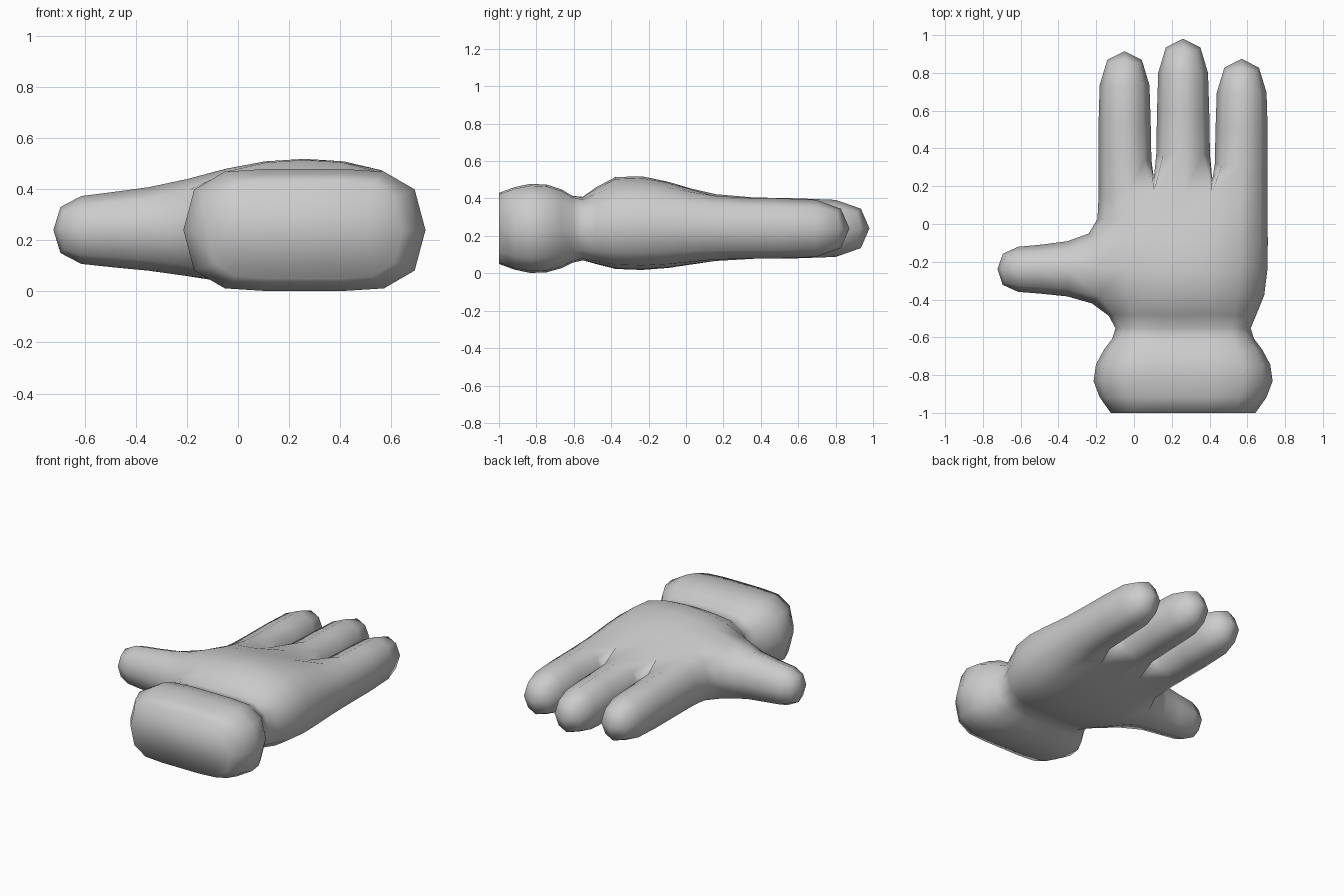
import bpy, bmesh

if "Cube" in bpy.data.objects:
    bpy.data.objects.remove(bpy.data.objects["Cube"])

fabric = bpy.data.materials.new("light_grey")
fabric.diffuse_color = (0.6, 0.6, 0.6, 1)
fabric.use_nodes = True
fabric.node_tree.nodes["Principled BSDF"].inputs["Base Color"].default_value = fabric.diffuse_color

CX, CZ = 0.26, 0.24          # hand centre line
bm = bmesh.new()


def loop(points):
    return [bm.verts.new(p) for p in points]


def bridge(a, b):
    n = len(a)
    for i in range(n):
        bm.faces.new((a[i], a[(i + 1) % n], b[(i + 1) % n], b[i]))


def limb(base, rings):
    """Extrude a quad opening through the given rings and cap the tip."""
    for points in rings:
        ring = loop(points)
        bridge(base, ring)
        base = ring
    bm.faces.new(base)


# Cuff, wrist and palm: y, outer and inner half width,
# then outer top, inner top, inner bottom, outer bottom heights
sections = [
    (-1.00, 0.393, 0.155, 0.43, 0.43, 0.05, 0.05),
    (-0.835, 0.525, 0.145, 0.495, 0.495, -0.015, -0.015),
    (-0.65, 0.435, 0.150, 0.46, 0.46, 0.02, 0.02),
    (-0.5625, 0.325, 0.150, 0.358, 0.358, 0.098, 0.098),
    (-0.41, 0.466, 0.155, 0.45, 0.565, 0.002, 0.045),
    (-0.06, 0.460, 0.155, 0.44, 0.49, 0.025, 0.055),
    (0.10, 0.460, 0.155, 0.42, 0.42, 0.065, 0.065),
]
hand = []
for y, wo, wi, to, ti, bi, bo in sections:
    xs = (-wo, -wi, wi, wo)
    top = [(CX + x, y, z) for x, z in zip(xs, (to, ti, ti, to))]
    bottom = [(CX + x, y, z) for x, z in zip(xs, (bo, bi, bi, bo))]
    hand.append(loop(top + bottom[::-1]))
for k, (a, b) in enumerate(zip(hand, hand[1:])):
    for i in range(8):
        if k == 4 and i == 7:        # opening for the thumb
            continue
        j = (i + 1) % 8
        bm.faces.new((a[i], a[j], b[j], b[i]))

# Three fingers growing from the end of the palm
end = hand[-1]
for i, (x, tip) in enumerate([(-0.05, 0.947), (0.26, 1.013), (0.57, 0.906)]):
    rings = [[(x - 0.15, y, CZ + h), (x + 0.15, y, CZ + h),
              (x + 0.15, y, CZ - h), (x - 0.15, y, CZ - h)]
             for y, h in ((tip - 0.4, 0.175), (tip, 0.172))]
    limb([end[i], end[i + 1], end[6 - i], end[7 - i]], rings)

# Thumb growing from the side of the palm
a, b = hand[4], hand[5]
rings = [[(x, -0.24 - w, CZ + h), (x, -0.24 + w, CZ + h),
          (x, -0.24 + w, CZ - h), (x, -0.24 - w, CZ - h)]
         for x, w, h in ((-0.50, 0.135, 0.155), (-0.742, 0.135, 0.145))]
limb([a[0], b[0], b[7], a[7]], rings)

bmesh.ops.recalc_face_normals(bm, faces=bm.faces)
mesh = bpy.data.meshes.new("glove")
bm.to_mesh(mesh)
bm.free()
glove = bpy.data.objects.new("glove", mesh)
bpy.context.collection.objects.link(glove)
bpy.context.view_layer.objects.active = glove
glove.select_set(True)
mod = glove.modifiers.new("rounding", 'SUBSURF')
mod.levels = mod.render_levels = 1
bpy.ops.object.modifier_apply(modifier=mod.name)

# Flat end of the cuff
mesh = glove.data
bm = bmesh.new()
bm.from_mesh(mesh)
bmesh.ops.holes_fill(bm, edges=[e for e in bm.edges if e.is_boundary], sides=0)
bmesh.ops.recalc_face_normals(bm, faces=bm.faces)
for f in bm.faces:
    f.smooth = True
bm.to_mesh(mesh)
bm.free()
mesh.materials.append(fabric)
